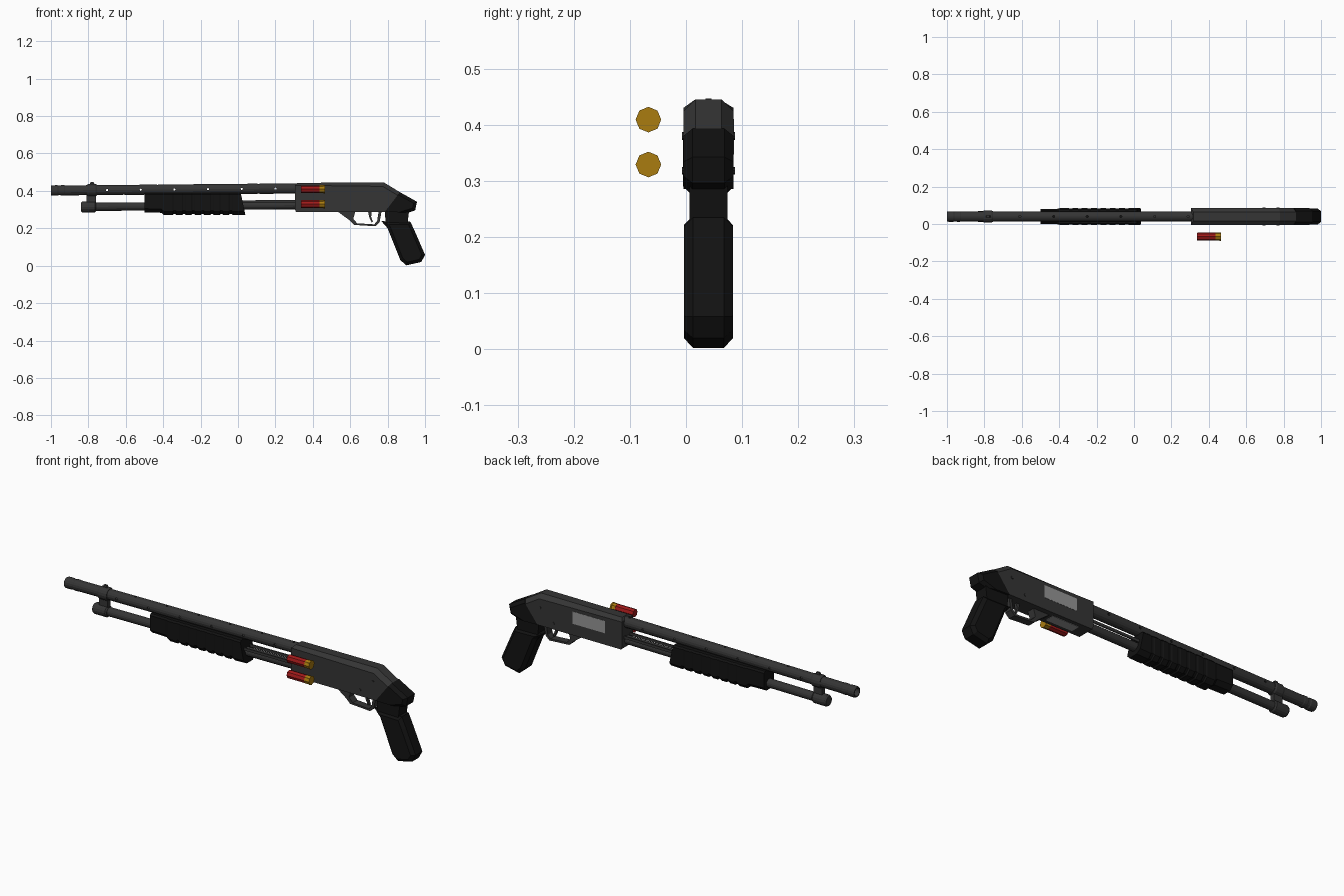
import bpy, bmesh, math

if "Cube" in bpy.data.objects:
    bpy.data.objects.remove(bpy.data.objects["Cube"])

CY = 0.04  # centre plane of the long body


def material(name, rgb):
    m = bpy.data.materials.new(name)
    m.diffuse_color = (*rgb, 1)
    m.use_nodes = True
    m.node_tree.nodes["Principled BSDF"].inputs["Base Color"].default_value = m.diffuse_color
    return m


STEEL = material("dark_steel", (0.035, 0.035, 0.035))
BLACK = material("black_polymer", (0.006, 0.006, 0.006))
RED = material("red_plastic", (0.35, 0.01, 0.01))
BRASS = material("brass", (0.4, 0.2, 0.005))
LIGHT = material("bright_steel", (0.3, 0.3, 0.3))


def finish(name, bm, mat):
    bmesh.ops.recalc_face_normals(bm, faces=bm.faces)
    me = bpy.data.meshes.new(name)
    bm.to_mesh(me)
    bm.free()
    ob = bpy.data.objects.new(name, me)
    bpy.context.collection.objects.link(ob)
    if mat:
        me.materials.append(mat)
    return ob


def prism(name, pts, half, mat, bevel=0, edges=(), y=CY):
    """Extrude an xz outline across y; bevel the chosen outline edges on both sides."""
    bm = bmesh.new()
    a, b = [[bm.verts.new((px, y + s * half, pz)) for px, pz in pts] for s in (-1, 1)]
    bm.faces.new(a)
    bm.faces.new(b[::-1])
    n = len(pts)
    for i in range(n):
        j = (i + 1) % n
        bm.faces.new((a[i], b[i], b[j], a[j]))
    bmesh.ops.recalc_face_normals(bm, faces=bm.faces)
    if bevel:
        sel = [bm.edges.get((r[i], r[(i + 1) % n])) for r in (a, b) for i in edges]
        bmesh.ops.bevel(bm, geom=sel, offset=bevel, segments=1, affect='EDGES')
    return finish(name, bm, mat)


def loft(name, rings, mat, closed=False):
    """Bridge equal rings of points; cap the ends or join them into a tube."""
    bm = bmesh.new()
    vs = [[bm.verts.new(p) for p in r] for r in rings]
    n = len(vs[0])
    pairs = list(zip(vs, vs[1:])) + ([(vs[-1], vs[0])] if closed else [])
    for r, q in pairs:
        for i in range(n):
            j = (i + 1) % n
            bm.faces.new((r[i], r[j], q[j], q[i]))
    if not closed:
        bm.faces.new(vs[0])
        bm.faces.new(vs[-1][::-1])
    return finish(name, bm, mat)


def lathe(name, prof, z, mat, n=16, y=CY, closed=False):
    """Turn an (x, radius) profile about an axis whose height is z(x)."""
    ang = [2 * math.pi * i / n for i in range(n)]
    rings = [[(x, y + r * math.cos(t), z(x) + r * math.sin(t)) for t in ang] for x, r in prof]
    return loft(name, rings, mat, closed)


def barrel_z(x):
    return 0.402 + 0.0085 * (x + 1)


def tube_z(x):
    return 0.314 + 0.0085 * (x + 0.84)


# Hollow barrel with muzzle rings
barrel = lathe("barrel", [(-1, .025), (-.993, .028), (-.965, .028), (-.96, .0255), (-.95, .0255),
                          (-.945, .028), (-.93, .028), (-.925, .0265), (.33, .0275),
                          (.33, .02), (-1, .02)], barrel_z, STEEL, closed=True)

# Vent holes through the barrel, alternating sideways and vertical
bm = bmesh.new()
for k in range(12):
    x = -.70 + .09 * k
    r = bmesh.ops.create_cone(bm, cap_ends=True, segments=8, radius1=.006, radius2=.006, depth=.1)
    for v in r["verts"]:
        cx, cy, cz = v.co
        v.co = (x + cx, CY + (cz if k % 2 == 0 else cy), barrel_z(x) + (cy if k % 2 == 0 else cz))
cutter = finish("vent_cutter", bm, None)
cutter.hide_render = True
mod = barrel.modifiers.new("vents", 'BOOLEAN')
mod.object = cutter
mod.operation = 'DIFFERENCE'
mod.solver = 'EXACT'
bpy.context.view_layer.objects.active = barrel
bpy.ops.object.modifier_apply(modifier="vents")
bpy.data.objects.remove(cutter)

# Magazine tube, end cap, bracket and bead sight
lathe("magazine_tube", [(-.8, .022), (.33, .022)], tube_z, STEEL)
lathe("magazine_cap", [(-.84, .024), (-.832, .029), (-.765, .029), (-.758, .024)], tube_z, STEEL)
lathe("barrel_band", [(-.808, .029), (-.8, .033), (-.763, .033), (-.755, .029)], barrel_z, STEEL)
prism("barrel_bracket", [(-.81, .32), (-.76, .32), (-.76, .385), (-.81, .385)], .012, STEEL)
prism("bead_sight", [(-.795, .43), (-.765, .43), (-.772, .447), (-.788, .447)], .005, STEEL)

# Pump handle: octagonal sections with ribs along the lower part


def pump_ring(x, lo, w, hi=.388, lean=0):
    c = .02
    p = [(w - c, lo), (w, lo + c), (w, hi - .008), (w - .008, hi)]
    p += [(-a, b) for a, b in p[::-1]]
    return [(x + lean * (hi - b) / .12, CY + a, b) for a, b in p]


pump = [pump_ring(-.5, .285, .041), pump_ring(-.41, .283, .041), pump_ring(-.395, .270, .045)]
for i in range(7):
    x = -.35 + .05 * i
    pump += [pump_ring(x, .270, .045), pump_ring(x + .006, .276, .042),
             pump_ring(x + .016, .276, .042), pump_ring(x + .022, .270, .045)]
pump += [pump_ring(.015, .272, .045, lean=.025)]
loft("pump_handle", pump, BLACK)

# Twin action bars from pump into receiver
for s in (-1, 1):
    prism("action_bar", [(-.02, .335), (.33, .338), (.33, .352), (-.02, .349)], .003, STEEL,
          y=CY + s * .024)

# Receiver with chamfered top
prism("receiver", [(.31, .288), (.305, .30), (.305, .43), (.318, .443), (.78, .445), (.866, .393),
                   (.785, .288)], .0445, STEEL, .021, (3, 4))

# Ejection port, loading port and pins
prism("ejection_port", [(.40, .347), (.585, .347), (.585, .41), (.40, .41)], .001, LIGHT, y=CY + .0445)
prism("loading_port", [(.37, .286), (.52, .286), (.52, .289), (.37, .289)], .024, LIGHT)
for x, z in ((.695, .318), (.77, .38)):
    lathe_pts = [(x + .007 * math.cos(t * math.pi / 4), z + .007 * math.sin(t * math.pi / 4))
                 for t in range(8)]
    prism("receiver_pin", lathe_pts, .0475, STEEL)

# Trigger guard and trigger
prism("trigger_guard", [(.53, .292), (.60, .24), (.622, .218), (.735, .211), (.757, .232), (.768, .292),
                        (.752, .292), (.744, .238), (.728, .221), (.637, .227), (.616, .25),
                        (.628, .292)], .019, STEEL)
prism("trigger", [(.695, .292), (.715, .292), (.712, .262), (.722, .233), (.714, .232), (.702, .258)],
      .007, STEEL)

# Rear cap, neck and pistol grip
prism("rear_cap", [(.866, .393), (.957, .342), (.947, .296), (.91, .284), (.785, .288)],
      .0445, BLACK, .016, (0, 1, 2))
prism("grip_neck", [(.785, .295), (.915, .295), (.905, .215), (.79, .215)], .034, BLACK)
prism("pistol_grip", [(.767, .238), (.80, .20), (.868, .03), (.90, .002), (.98, .02), (1, .058),
                      (.945, .185), (.922, .235)], .0435, BLACK, .016, range(8))

# Two spare shells beside the receiver
for z in (.409, .329):
    lathe("shell_case", [(.336, .019), (.34, .021), (.44, .021)], lambda x: z, RED, 8, -.067)
    lathe("shell_base", [(.437, .0215), (.457, .0215), (.458, .0228), (.465, .0228)],
          lambda x: z, BRASS, 8, -.067)
